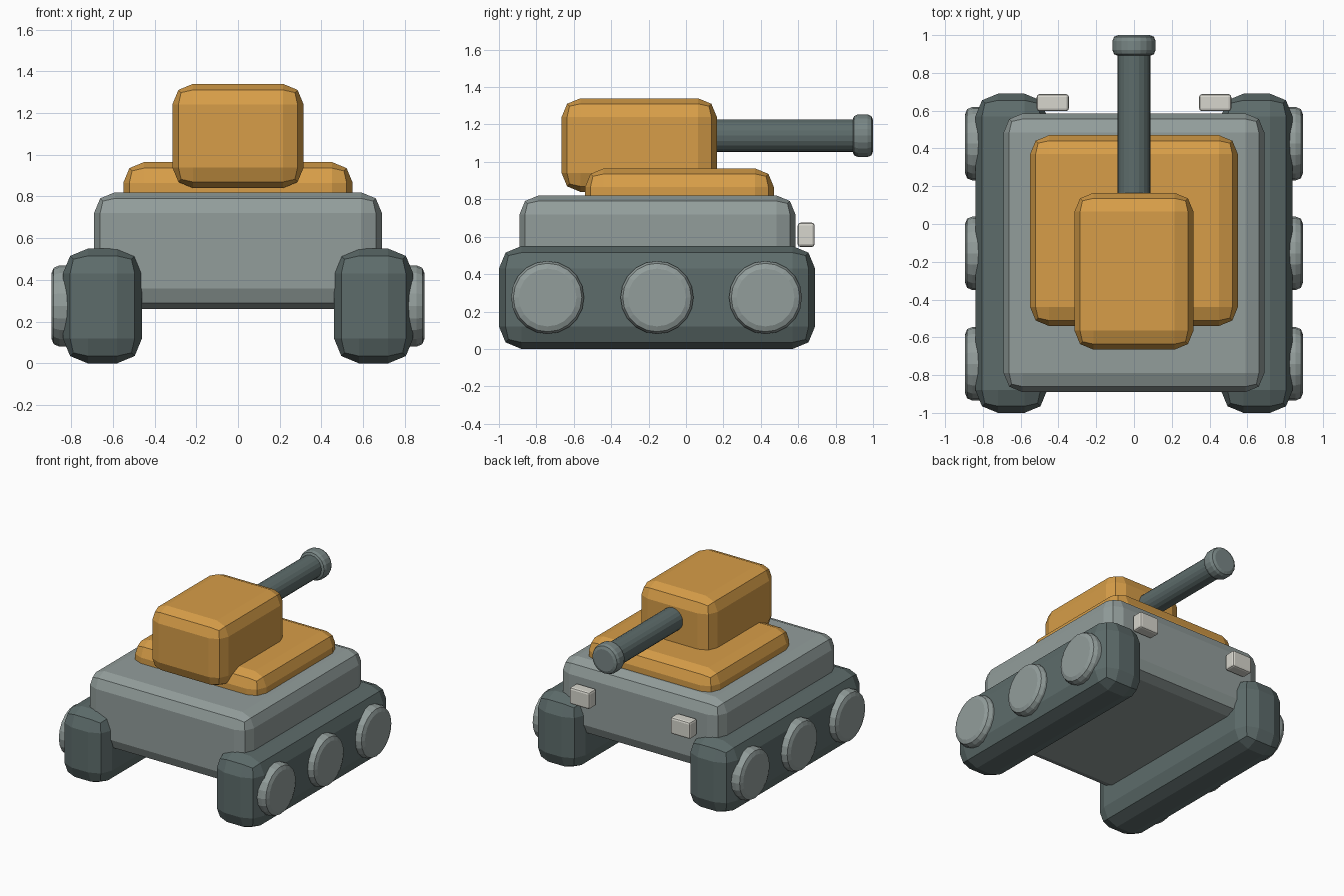
import bpy
import math
from mathutils import Vector

cube = bpy.data.objects.get("Cube")
if cube:
    bpy.data.objects.remove(cube, do_unlink=True)


def make_material(name, rgb):
    mat = bpy.data.materials.new(name)
    mat.use_nodes = True
    mat.diffuse_color = (*rgb, 1)
    mat.node_tree.nodes["Principled BSDF"].inputs["Base Color"].default_value = (*rgb, 1)
    return mat


orange = make_material("orange_paint", (0.68, 0.34, 0.065))
grey = make_material("grey_armour", (0.29, 0.34, 0.33))
dark = make_material("dark_rubber", (0.11, 0.15, 0.147))
steel = make_material("mid_steel", (0.19, 0.24, 0.235))
pale = make_material("pale_lamp", (0.68, 0.67, 0.61))


def finish(obj, name, mat, bevel):
    """Name, colour and round off a part."""
    obj.name = name
    obj.data.name = name
    obj.data.materials.append(mat)
    if bevel:
        mod = obj.modifiers.new("rounded_edges", "BEVEL")
        mod.width = bevel
        mod.segments = 2
        mod.limit_method = "ANGLE"
        mod.angle_limit = math.radians(40)
    return obj


def box(name, low, high, mat, bevel):
    """Rounded box between two opposite corners."""
    low, high = Vector(low), Vector(high)
    bpy.ops.mesh.primitive_cube_add(size=1, location=(low + high) / 2)
    obj = bpy.context.object
    obj.scale = high - low
    bpy.ops.object.transform_apply(location=False, rotation=False, scale=True)
    return finish(obj, name, mat, bevel)


def rod(name, start, end, radius, mat, bevel=0):
    """Cylinder between two points."""
    start, end = Vector(start), Vector(end)
    axis = end - start
    bpy.ops.mesh.primitive_cylinder_add(
        vertices=20, radius=radius, depth=axis.length, location=(start + end) / 2,
        rotation=axis.to_track_quat("Z", "Y").to_euler())
    return finish(bpy.context.object, name, mat, bevel)


# Hull and turret
box("hull", (-0.69, -0.89, 0.26), (0.69, 0.585, 0.82), grey, 0.1)
box("turret_base", (-0.55, -0.54, 0.7), (0.55, 0.47, 0.965), orange, 0.1)
box("turret", (-0.315, -0.665, 0.84), (0.315, 0.165, 1.34), orange, 0.1)

# Gun
rod("gun_barrel", (0, 0, 1.14), (0, 0.95, 1.14), 0.088, dark)
rod("gun_muzzle", (0, 0.89, 1.14), (0, 1, 1.14), 0.114, steel, 0.03)

# Tracks, wheels and lamps on both sides
for side, s in (("left", 1), ("right", -1)):
    inner, outer = sorted((s * 0.46, s * 0.84))
    box(f"{side}_track", (inner, -1, 0), (outer, 0.69, 0.55), dark, 0.12)
    for place, y in (("front", -0.74), ("middle", -0.155), ("rear", 0.425)):
        rod(f"{side}_{place}_wheel", (s * 0.72, y, 0.275), (s * 0.895, y, 0.275),
            0.195, grey, 0.04)
    near, far = sorted((s * 0.345, s * 0.515))
    box(f"{side}_rear_lamp", (near, 0.597, 0.545), (far, 0.688, 0.675), pale, 0.015)
